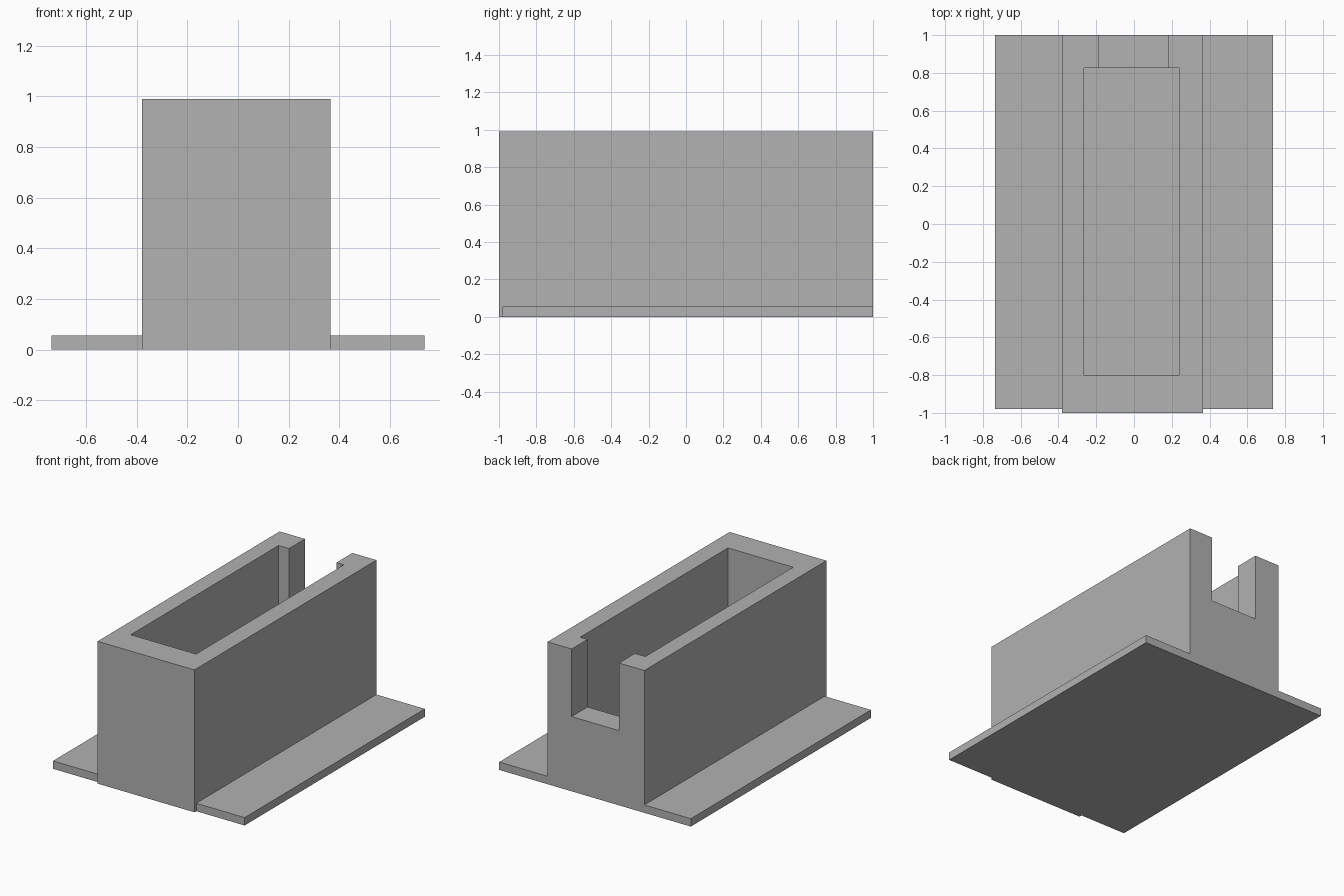
import bpy
from mathutils import Vector

old = bpy.data.objects.get("Cube")
if old:
    bpy.data.objects.remove(old, do_unlink=True)

# Single plain grey material
grey = bpy.data.materials.new("plain grey")
grey.use_nodes = True
colour = (0.445, 0.445, 0.445, 1.0)
grey.diffuse_color = colour
grey.node_tree.nodes["Principled BSDF"].inputs["Base Color"].default_value = colour


def box(name, low, high):
    """Box between two opposite corners."""
    low, high = Vector(low), Vector(high)
    bpy.ops.mesh.primitive_cube_add(size=1)
    ob = bpy.context.object
    ob.name = name
    for v in ob.data.vertices:
        v.co = (low + high) / 2 + v.co * (high - low)
    ob.data.materials.append(grey)
    return ob


def cut(target, cutter):
    """Subtract the cutter from the target, then discard the cutter."""
    mod = target.modifiers.new("cut", "BOOLEAN")
    mod.operation = "DIFFERENCE"
    mod.solver = "EXACT"
    mod.object = cutter
    bpy.context.view_layer.objects.active = target
    bpy.ops.object.modifier_apply(modifier=mod.name)
    bpy.data.objects.remove(cutter, do_unlink=True)


LEFT, RIGHT, TOP = 0.365, -0.38, 0.99
PLATE_X, PLATE_FRONT, PLATE_TOP = 0.737, -0.98, 0.055

# Open-topped trough with a slot in its back wall
trough = box("trough", (RIGHT, -1, 0), (LEFT, 1, TOP))
cut(trough, box("cavity_cutter", (-0.265, -0.80, 0.12), (0.237, 0.825, 1.2)))
cut(trough, box("slot_cutter", (-0.185, 0.7, 0.52), (0.18, 1.2, 1.2)))

# Thin base flanges on both sides
box("left_flange", (LEFT, PLATE_FRONT, 0), (PLATE_X, 1, PLATE_TOP))
box("right_flange", (-PLATE_X, PLATE_FRONT, 0), (RIGHT, 1, PLATE_TOP))
